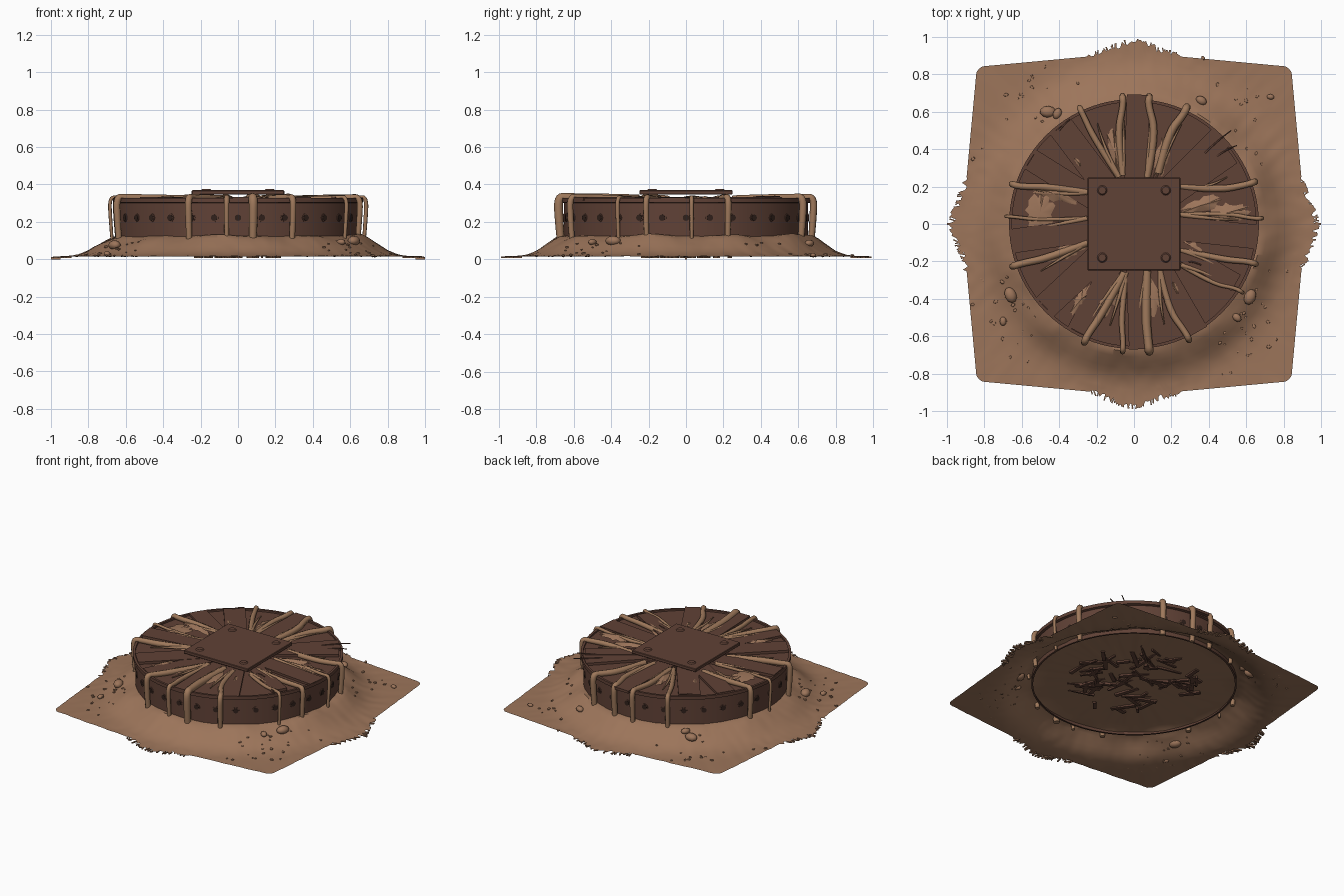
import bpy, bmesh, math, random
from mathutils import Vector, Matrix, noise

if "Cube" in bpy.data.objects:
    bpy.data.objects.remove(bpy.data.objects["Cube"])

rng = random.Random(4)


def material(name, rgb):
    m = bpy.data.materials.new(name)
    m.diffuse_color = (*rgb, 1)
    m.use_nodes = True
    m.node_tree.nodes["Principled BSDF"].inputs["Base Color"].default_value = m.diffuse_color
    return m


DIRT = material("dirt", (0.335, 0.178, 0.103))
ROOT = material("dry_root", (0.345, 0.19, 0.105))
WOOD = material("dark_wood", (0.118, 0.054, 0.037))
HOLE = material("hole_black", (0.03, 0.015, 0.011))


def finish(name, bm, mat, smooth=True):
    me = bpy.data.meshes.new(name)
    bm.to_mesh(me)
    bm.free()
    me.materials.append(mat)
    ob = bpy.data.objects.new(name, me)
    bpy.context.collection.objects.link(ob)
    if smooth:
        bpy.ops.object.select_all(action='DESELECT')
        ob.select_set(True)
        bpy.context.view_layer.objects.active = ob
        bpy.ops.object.shade_smooth_by_angle(angle=math.radians(40))
    return ob


def lerp_profile(pts, x):
    for (x0, y0), (x1, y1) in zip(pts, pts[1:]):
        if x <= x1:
            return y0 + (y1 - y0) * (x - x0) / (x1 - x0)
    return pts[-1][1]


def box(bm, size, matrix):
    bmesh.ops.create_cube(bm, size=1, matrix=matrix @ Matrix.Diagonal((*size, 1)))


# dirt sheet: bowed square outline with ragged bulges, mounded around the drum
EDGE = [(0, 0.975), (0.06, 0.965), (0.14, 0.93), (0.25, 0.895), (0.84, 0.84), (2, 0.84)]
MOUND = [(0, 0.125), (0.66, 0.128), (0.70, 0.11), (0.75, 0.078), (0.80, 0.046),
         (0.85, 0.025), (0.91, 0.016), (2, 0.015)]


def outline(a):
    d = (a + math.pi / 4) % (math.pi / 2) - math.pi / 4
    r = 0.9
    for _ in range(30):
        r = lerp_profile(EDGE, abs(r * math.sin(d))) / math.cos(d)
    if abs(r * math.sin(d)) < 0.25:
        r += rng.uniform(-0.018, 0.018)
    return min(r, 1.172)


def ground_z(x, y):
    r = math.hypot(x, y)
    z = lerp_profile(MOUND, r)
    p = Vector((x, y, 0))
    if r > 0.66:
        z += max(0, z - 0.02) * 0.35 * noise.noise(p * 4)
    return z + 0.003 * noise.noise(p * 17)


bm = bmesh.new()
N, rings = 480, [0.1, 0.25, 0.4, 0.55, 0.64, 0.68, 0.71, 0.74, 0.77, 0.80, 0.83, 0.86]
outs = [outline(2 * math.pi * i / N) for i in range(N)]
prev = None
for k in range(len(rings) + 4):
    row = []
    for i in range(N):
        a = 2 * math.pi * i / N
        r = rings[k] if k < len(rings) else 0.86 + (outs[i] - 0.86) * (k - len(rings) + 1) / 4
        x, y = r * math.cos(a), r * math.sin(a)
        row.append(bm.verts.new((x, y, max(0.008, ground_z(x, y)))))
    if prev:
        for i in range(N):
            j = (i + 1) % N
            bm.faces.new((prev[i], row[i], row[j], prev[j]))
    else:
        bm.faces.new(row)
    prev = row
finish("dirt_mound", bm, DIRT)

# drum: lathed wall, rim and deck
bm = bmesh.new()
prof = [(0.64, 0.10), (0.652, 0.10), (0.652, 0.30), (0.668, 0.304), (0.668, 0.327),
        (0.652, 0.327), (0.652, 0.315), (0, 0.315)]
vs = [bm.verts.new((r, 0, z)) for r, z in prof]
es = [bm.edges.new(p) for p in zip(vs, vs[1:])]
bmesh.ops.spin(bm, geom=vs + es, cent=(0, 0, 0), axis=(0, 0, 1), angle=2 * math.pi, steps=96)
bmesh.ops.remove_doubles(bm, verts=bm.verts, dist=1e-5)
bmesh.ops.recalc_face_normals(bm, faces=bm.faces)
finish("drum", bm, WOOD)

# row of round holes around the wall, with small collars
holes, collars = bmesh.new(), bmesh.new()
for k in range(32):
    turn = Matrix.Rotation(k * math.pi / 16, 4, 'Z')
    for bm, rad, x in ((collars, 0.023, 0.651), (holes, 0.017, 0.653)):
        bmesh.ops.create_cone(bm, cap_ends=True, segments=12, radius1=rad, radius2=rad, depth=0.008,
                              matrix=turn @ Matrix.Translation((x, 0, 0.222)) @ Matrix.Rotation(math.pi / 2, 4, 'Y'))
finish("hole_collars", collars, WOOD)
finish("wall_holes", holes, HOLE)

# radial planks: angle, width, outer end
bm = bmesh.new()
for k, (deg, w, end) in enumerate([(88, 0.125, 0.692), (45, 0.13, 0.655), (35, 0.10, 0.64), (-6, 0.13, 0.665),
                                   (-60, 0.13, 0.67), (-88, 0.10, 0.67), (-118, 0.11, 0.65), (-137, 0.14, 0.65),
                                   (-172, 0.13, 0.66), (148, 0.12, 0.65), (127, 0.14, 0.65), (-30, 0.10, 0.63)]):
    m = Matrix.Rotation(math.radians(deg), 4, 'Z') @ Matrix.Translation(((0.15 + end) / 2, 0, 0.321 + 0.002 * (k % 3)))
    box(bm, (end - 0.15, w, 0.018), m)
finish("radial_planks", bm, WOOD, False)

# square cover plate with studs
bm = bmesh.new()
box(bm, (0.495, 0.495, 0.022), Matrix.Translation((0, 0, 0.358)))
bmesh.ops.bevel(bm, geom=bm.edges[:], offset=0.003, segments=1, affect='EDGES')
finish("cover_plate", bm, WOOD, False)
bm = bmesh.new()
for x, y in ((-0.17, 0.18), (0.17, 0.18), (0.17, -0.18), (-0.17, -0.18)):
    bmesh.ops.create_cone(bm, cap_ends=True, segments=12, radius1=0.028, radius2=0.02, depth=0.009,
                          matrix=Matrix.Translation((x, y, 0.372)))
finish("plate_studs", bm, WOOD)


def tendril(name, pts, radii, mat=ROOT):
    cu = bpy.data.curves.new(name, 'CURVE')
    cu.dimensions, cu.bevel_depth, cu.bevel_resolution = '3D', 1.0, 2
    cu.resolution_u, cu.use_fill_caps = 5, True
    sp = cu.splines.new('NURBS')
    sp.points.add(len(pts) - 1)
    for p, co, r in zip(sp.points, pts, radii):
        p.co, p.radius = (*co, 1), r
    sp.use_endpoint_u, sp.order_u = True, 3
    cu.materials.append(mat)
    bpy.context.collection.objects.link(bpy.data.objects.new(name, cu))


# roots crossing the deck, bending over the rim and hanging down the wall
ROOTS = [(-.08, .25, -.21, .45, -.29, .62, 1), (-.06, .26, -.09, .48, -.06, .67, 1.1), (.07, .25, .12, .48, .08, .67, 1.2),
         (.13, .27, .18, .48, .28, .62, 1.3), (.25, .2, .45, .18, .63, .22, 1.1), (.25, .05, .48, .06, .67, .03, .7),
         (.25, -.14, .47, -.19, .64, -.21, 1), (.25, -.22, .42, -.32, .57, -.36, .7),
         (-.25, .17, -.45, .2, -.64, .21, 1.1), (-.25, .03, -.5, .02, -.67, .04, .6), (-.25, -.1, -.45, -.18, -.63, -.22, 1.2),
         (-.05, -.26, -.17, -.48, -.26, -.62, 1.2), (-.04, -.26, -.07, -.48, -.06, -.67, .9),
         (.07, -.25, .06, -.48, .08, -.67, 1.5), (.14, -.25, .18, -.45, .29, -.61, 1.1)]
for x0, y0, x1, y1, x2, y2, w in ROOTS:
    out = Vector((x2, y2)).normalized()
    p = [(x0, y0, 0.322), (x1, y1, 0.326), (out.x * 0.64, out.y * 0.64, 0.33), (out.x * 0.688, out.y * 0.688, 0.332),
         (out.x * 0.684, out.y * 0.684, 0.22), (out.x * 0.673, out.y * 0.673, 0.085)]
    tendril("hanging_root", p, [s * 0.016 * w for s in (1.0, 1.1, 0.95, 1.0, 1.0, 0.85)])
    # thin side branch on the deck
    s = rng.choice((-1, 1)) * 0.05
    mid = (x1 * 0.85 - y1 * s, y1 * 0.85 + x1 * s, 0.33)
    tendril("side_branch", [(x0, y0, 0.326), mid, (x1 * 1.15 - y1 * 2 * s, y1 * 1.15 + x1 * 2 * s, 0.324)],
            [0.014, 0.009, 0.003])

# ragged dirt patches on the deck: centre, length, width, angle
bm = bmesh.new()
for cx, cy, ln, wd, deg in ((-.50, .06, .12, .08, 80), (-.42, .16, .15, .04, 165), (-.35, -.14, .12, .04, 25),
                            (.50, .06, .12, .055, 10), (.36, .10, .12, .04, 20), (.31, -.15, .08, .05, -40),
                            (-.10, .38, .13, .04, 100), (.15, .36, .13, .04, 75), (-.30, .33, .07, .03, 130),
                            (-.12, -.37, .13, .045, 70), (.10, -.38, .12, .05, 95), (-.28, -.40, .10, .035, 60),
                            (.22, -.34, .09, .03, 115), (-.17, -.42, .06, .025, 60)):
    m = Matrix.Translation((cx, cy, 0)) @ Matrix.Rotation(math.radians(deg), 4, 'Z')
    ring = []
    for i in range(28):
        a, j = i * math.pi / 14, rng.uniform(0.65, 1.1)
        ring.append(bm.verts.new(m @ Vector((ln * j * math.cos(a), wd * j * math.sin(a), 0.322))))
    top = bm.verts.new(m @ Vector((0, 0, 0.338)))
    for i in range(28):
        bm.faces.new((ring[i], ring[(i + 1) % 28], top))
finish("deck_dirt_patches", bm, DIRT)

# pebbles and crumbs on the mound
bm = bmesh.new()
stones = [(.62, -.39, .035), (-.66, -.38, .035), (-.46, .60, .035), (-.41, .59, .025), (.36, .66, .025),
          (.73, .68, .016), (.60, .66, .012), (-.70, -.52, .02), (.55, -.5, .022)]
for _ in range(70):
    a, r = rng.choice((-2.5, -0.7, 0.85, 2.3)) + rng.gauss(0, 0.2), rng.uniform(0.72, 0.98)
    stones.append((r * math.cos(a), r * math.sin(a), rng.uniform(0.005, 0.012)))
for x, y, s in stones:
    m = (Matrix.Translation((x, y, ground_z(x, y) + s * 0.3)) @ Matrix.Rotation(rng.uniform(0, 6), 4, 'Z')
         @ Matrix.Diagonal((s * 1.25, s * 0.9, s * 0.75, 1)))
    bmesh.ops.create_icosphere(bm, subdivisions=2 if s > 0.015 else 1, radius=1, matrix=m)
finish("pebbles", bm, DIRT)

# frayed fibres along the four bulging edges
bm = bmesh.new()
for k in range(100):
    t = rng.uniform(-0.24, 0.24)
    e = lerp_profile(EDGE, abs(t))
    m = (Matrix.Rotation(k % 4 * math.pi / 2, 4, 'Z') @ Matrix.Translation((e - 0.005, t, 0.01))
         @ Matrix.Rotation(rng.uniform(-0.7, 0.7), 4, 'Z'))
    box(bm, (rng.uniform(0.025, 0.05), 0.007, 0.008), m)
box(bm, (0.05, 0.01, 0.012), Matrix.Translation((0.975, 0, 0.006)))
box(bm, (0.05, 0.01, 0.012), Matrix.Translation((-0.975, 0, 0.006)))
finish("frayed_fibres", bm, DIRT, False)

# loose twigs on the deck
for x0, y0, x1, y1 in ((.38, .38, .52, .50), (.44, .36, .55, .42), (.28, -.2, .36, -.22), (-.40, .50, -.34, .56)):
    tendril("twig", [(x0, y0, 0.33), ((x0 + x1) / 2, (y0 + y1) / 2 + 0.01, 0.337), (x1, y1, 0.336)],
            [0.005, 0.004, 0.003], WOOD)

# buried splinters showing under the mound
bm = bmesh.new()
for _ in range(70):
    a, r = rng.uniform(0, 2 * math.pi), 0.4 * math.sqrt(rng.random())
    m = (Matrix.Translation((r * math.cos(a), r * math.sin(a), 0.122)) @ Matrix.Rotation(rng.uniform(0, 3.1), 4, 'Z')
         @ Matrix.Rotation(rng.uniform(-0.15, 0.15), 4, 'Y'))
    box(bm, (rng.uniform(0.06, 0.2), rng.uniform(0.012, 0.03), 0.012), m)
finish("buried_splinters", bm, WOOD, False)
